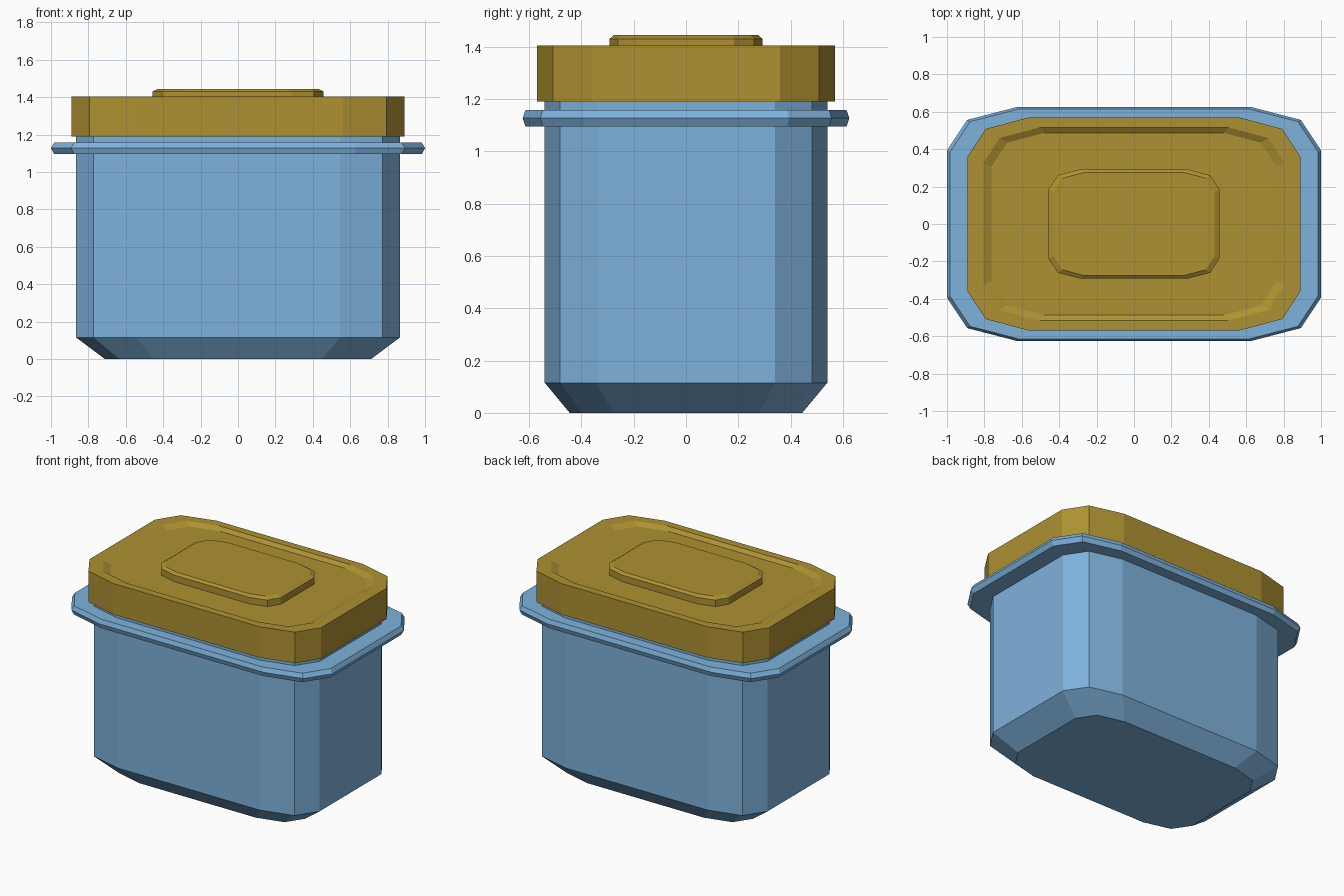
import bpy, bmesh, math

if "Cube" in bpy.data.objects:
    bpy.data.objects.remove(bpy.data.objects["Cube"])


def material(name, rgb):
    m = bpy.data.materials.new(name)
    m.diffuse_color = (*rgb, 1.0)
    m.use_nodes = True
    m.node_tree.nodes["Principled BSDF"].inputs["Base Color"].default_value = m.diffuse_color
    return m


BLUE = material("soft_blue", (0.209, 0.445, 0.716))
GOLD = material("dark_gold", (0.42, 0.283, 0.032))


def ring(hx, hy, z, straight=0.63):
    """Rounded rectangle with three points on each corner."""
    pts = []
    r = 1 - straight
    for q in range(4):
        sx = 1 if q in (0, 3) else -1
        sy = 1 if q < 2 else -1
        for i in range(3):
            a = math.radians(90 * q + 45 * i)
            pts.append(((sx * straight + r * math.cos(a)) * hx,
                        (sy * straight + r * math.sin(a)) * hy, z))
    return pts


def loft(name, hx, hy, profile, mat):
    """Stack scaled outlines (scale, z) into a closed, flat-shaded solid."""
    bm = bmesh.new()
    rings = [[bm.verts.new(p) for p in ring(hx * s, hy * s, z)] for s, z in profile]
    n = len(rings[0])
    for a, b in zip(rings, rings[1:]):
        for i in range(n):
            j = (i + 1) % n
            bm.faces.new((a[i], a[j], b[j], b[i]))
    bm.faces.new(rings[0][::-1])
    bm.faces.new(rings[-1])
    bmesh.ops.recalc_face_normals(bm, faces=bm.faces)
    me = bpy.data.meshes.new(name)
    bm.to_mesh(me)
    bm.free()
    me.materials.append(mat)
    ob = bpy.data.objects.new(name, me)
    bpy.context.collection.objects.link(ob)
    return ob


# Container body: chamfered foot, straight walls, flange and neck under the lid
F = 1 / 0.865
loft("container_body", 0.865, 0.54, [
    (0.823, 0.0), (1.0, 0.115), (1.0, 1.095),
    (0.983 * F, 1.095), (1.0 * F, 1.127), (0.983 * F, 1.157),
    (1.0, 1.157), (1.0, 1.2),
], BLUE)

# Lid with a shallow recessed top panel
loft("lid", 0.89, 0.57, [
    (1.0, 1.19), (1.0, 1.405), (0.905, 1.405), (0.855, 1.385),
], GOLD)

# Raised plate in the middle of the lid
loft("lid_plate", 0.457, 0.292, [
    (1.0, 1.38), (1.0, 1.43), (0.94, 1.445),
], GOLD)
